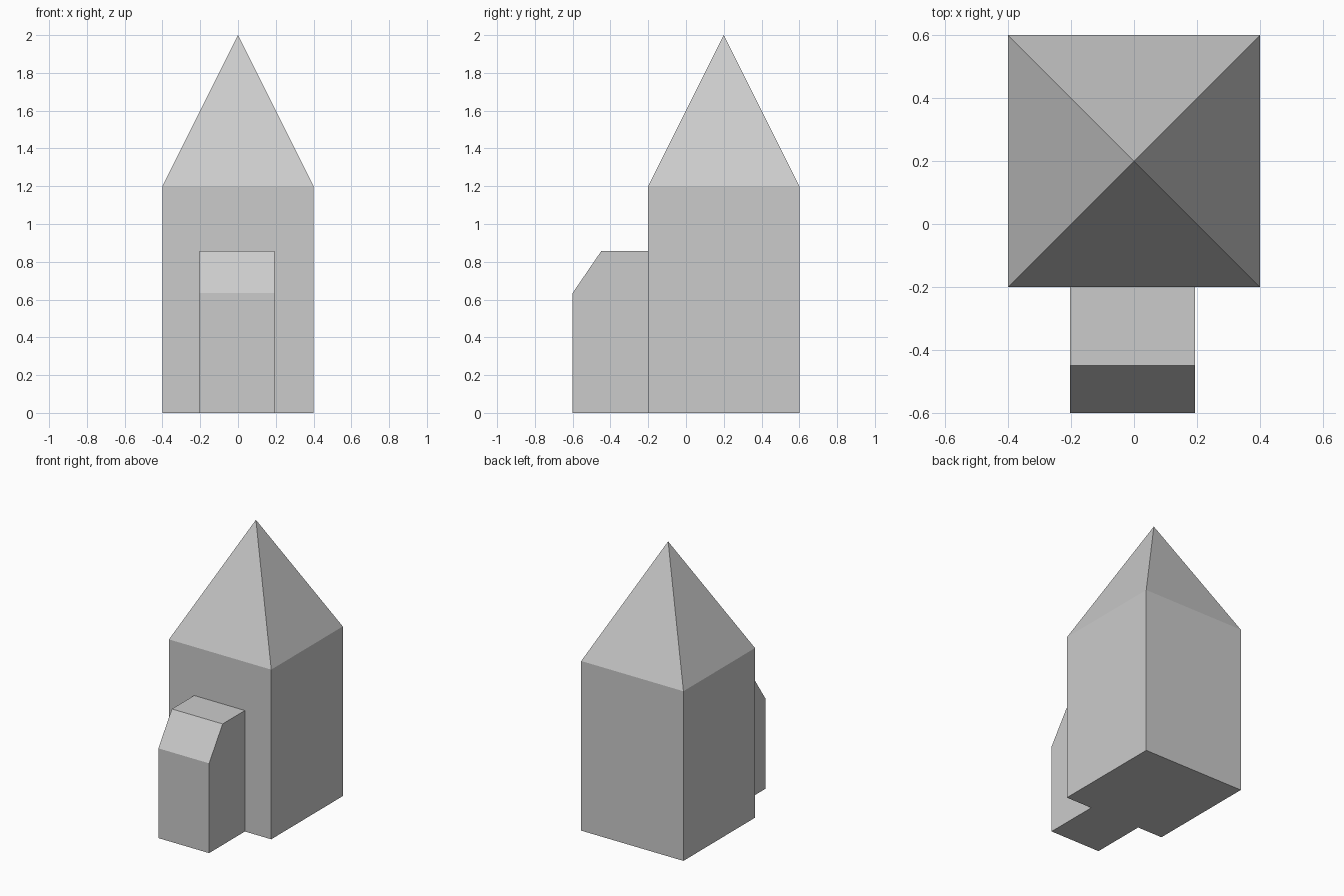
import bpy, bmesh

if "Cube" in bpy.data.objects:
    bpy.data.objects.remove(bpy.data.objects["Cube"])


def extrude_profile(name, points, offset):
    """Make a closed solid by extruding a flat profile along an offset."""
    bm = bmesh.new()
    face = bm.faces.new([bm.verts.new(p) for p in points])
    result = bmesh.ops.extrude_face_region(bm, geom=[face], use_keep_orig=True)
    top = [v for v in result["geom"] if isinstance(v, bmesh.types.BMVert)]
    bmesh.ops.translate(bm, verts=top, vec=offset)
    return bm, top


def finish(name, bm):
    bmesh.ops.recalc_face_normals(bm, faces=bm.faces)
    mesh = bpy.data.meshes.new(name)
    bm.to_mesh(mesh)
    bm.free()
    obj = bpy.data.objects.new(name, mesh)
    bpy.context.collection.objects.link(obj)
    return obj


# Tower: square walls whose top face is poked up into a pointed roof
base = [(-0.4, -0.2, 0), (0.4, -0.2, 0), (0.4, 0.6, 0), (-0.4, 0.6, 0)]
bm, top = extrude_profile("tower", base, (0, 0, 1.2))
roof = next(f for f in bm.faces if all(v in top for v in f.verts))
poked = bmesh.ops.poke(bm, faces=[roof])
poked["verts"][0].co = (0, 0.2, 2.0)
finish("tower", bm)

# Porch: side profile with a sloped front edge, extruded across x
side = [(-0.6, 0), (-0.2, 0), (-0.2, 0.856), (-0.449, 0.856), (-0.6, 0.635)]
bm, _ = extrude_profile("porch", [(-0.203, y, z) for y, z in side], (0.397, 0, 0))
finish("porch", bm)
